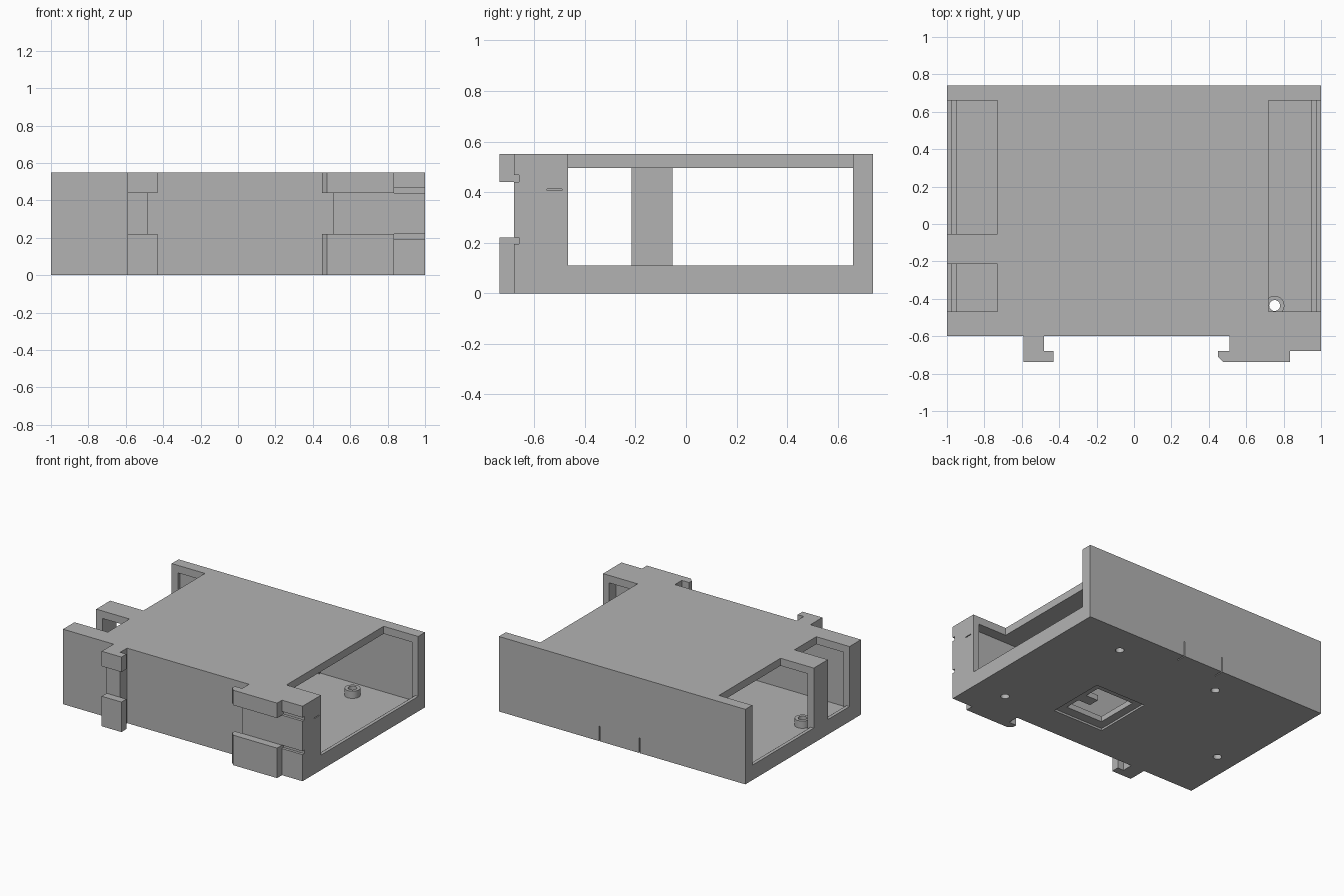
import bpy, bmesh

cube = bpy.data.objects.get("Cube")
if cube:
    bpy.data.objects.remove(cube, do_unlink=True)

grey = bpy.data.materials.new("plain_grey")
grey.use_nodes = True
color = (0.45, 0.45, 0.45, 1)
grey.diffuse_color = color
grey.node_tree.nodes["Principled BSDF"].inputs["Base Color"].default_value = color


def add_object(name, bm):
    bmesh.ops.recalc_face_normals(bm, faces=bm.faces)
    mesh = bpy.data.meshes.new(name)
    bm.to_mesh(mesh)
    bm.free()
    mesh.materials.append(grey)
    obj = bpy.data.objects.new(name, mesh)
    bpy.context.collection.objects.link(obj)
    return obj


def prism(name, outline, z0, z1):
    bm = bmesh.new()
    face = bm.faces.new([bm.verts.new((x, y, z0)) for x, y in outline])
    top = bmesh.ops.extrude_face_region(bm, geom=[face])["geom"]
    bmesh.ops.translate(bm, vec=(0, 0, z1 - z0),
                        verts=[v for v in top if isinstance(v, bmesh.types.BMVert)])
    return add_object(name, bm)


def box(name, x0, x1, y0, y1, z0, z1):
    return prism(name, [(x0, y0), (x1, y0), (x1, y1), (x0, y1)], z0, z1)


def cylinder(name, x, y, radius, z0, z1):
    bm = bmesh.new()
    bmesh.ops.create_cone(bm, cap_ends=True, segments=32, radius1=radius,
                          radius2=radius, depth=z1 - z0)
    bmesh.ops.translate(bm, verts=bm.verts, vec=(x, y, (z0 + z1) / 2))
    return add_object(name, bm)


def cut(target, cutter):
    mod = target.modifiers.new("cut", "BOOLEAN")
    mod.operation = "DIFFERENCE"
    mod.solver = "EXACT"
    mod.object = cutter
    bpy.context.view_layer.objects.active = target
    bpy.ops.object.modifier_apply(modifier=mod.name)
    bpy.data.objects.remove(cutter, do_unlink=True)


def cut_box(target, *size):
    cut(target, box("cutter", *size))


FRONT, BACK, HEIGHT, WALL = -0.6, 0.74, 0.55, 0.055
BLOCK_FRONT, HOOK_FRONT = -0.68, -0.737

# Hollow case
case = box("case", -1, 1, FRONT, BACK, 0, HEIGHT)
cut_box(case, -0.95, 0.95, FRONT + WALL, BACK - WALL, WALL, HEIGHT - WALL)

# Side openings, running up through the lid, with a stepped sill
for side, depth, y0, y1 in [(1, 0.72, -0.467, 0.66),
                            (-1, 0.73, -0.053, 0.66),
                            (-1, 0.73, -0.467, -0.215)]:
    for inner, outer, sill in [(depth, 1.1, 0.11), (0.9, 0.975, 0.09)]:
        x0, x1 = sorted((side * inner, side * outer))
        cut_box(case, x0, x1, y0, y1, sill, 0.7)

# Base cutout with a shallow recess around it
cut_box(case, -0.03, 0.38, -0.37, 0.07, -0.1, 0.015)
cut_box(case, 0.03, 0.33, -0.3, 0.02, -0.1, 0.1)
box("base_cutout_tab", 0.23, 0.33, -0.18, -0.1, 0.015, WALL)

# Slits beside the flexible tab in the back, and a slot in the side
for x in (0.185, -0.14):
    cut_box(case, x - 0.004, x + 0.004, 0.67, 0.8, -0.1, 0.11)
cut_box(case, 0.97, 1.1, -0.55, -0.49, 0.407, 0.413)

# Board posts with screw holes through the base
for i, (x, y) in enumerate([(0.563, 0.523), (0.752, -0.436),
                            (-0.266, 0.522), (-0.844, -0.145)]):
    post = cylinder(f"board_post_{i + 1}", x, y, 0.052, WALL, 0.108)
    for part in (post, case):
        cut(part, cylinder("cutter", x, y, 0.029, -0.1, 0.2))
    bpy.ops.object.select_all(action="DESELECT")
    post.select_set(True)
    bpy.context.view_layer.objects.active = post
    bpy.ops.object.shade_smooth_by_angle()

# Front mounting blocks
left_block = box("left_mount_block", 0.51, 1, BLOCK_FRONT, FRONT, 0, HEIGHT)
for z0, z1 in [(0.195, 0.22), (0.44, 0.467)]:
    cut_box(left_block, 0.83, 1.1, -0.75, -0.66, z0, z1)
box("right_mount_block", -0.59, -0.48, BLOCK_FRONT, FRONT, 0, HEIGHT)

# Upper and lower hooks on the blocks
for level, z0, z1 in [("lower", 0, 0.22), ("upper", 0.44, HEIGHT)]:
    prism(f"{level}_left_hook",
          [(0.45, BLOCK_FRONT), (0.45, -0.71), (0.477, HOOK_FRONT),
           (0.833, HOOK_FRONT), (0.833, BLOCK_FRONT)], z0, z1)
    box(f"{level}_right_hook", -0.59, -0.43, HOOK_FRONT, BLOCK_FRONT, z0, z1)
